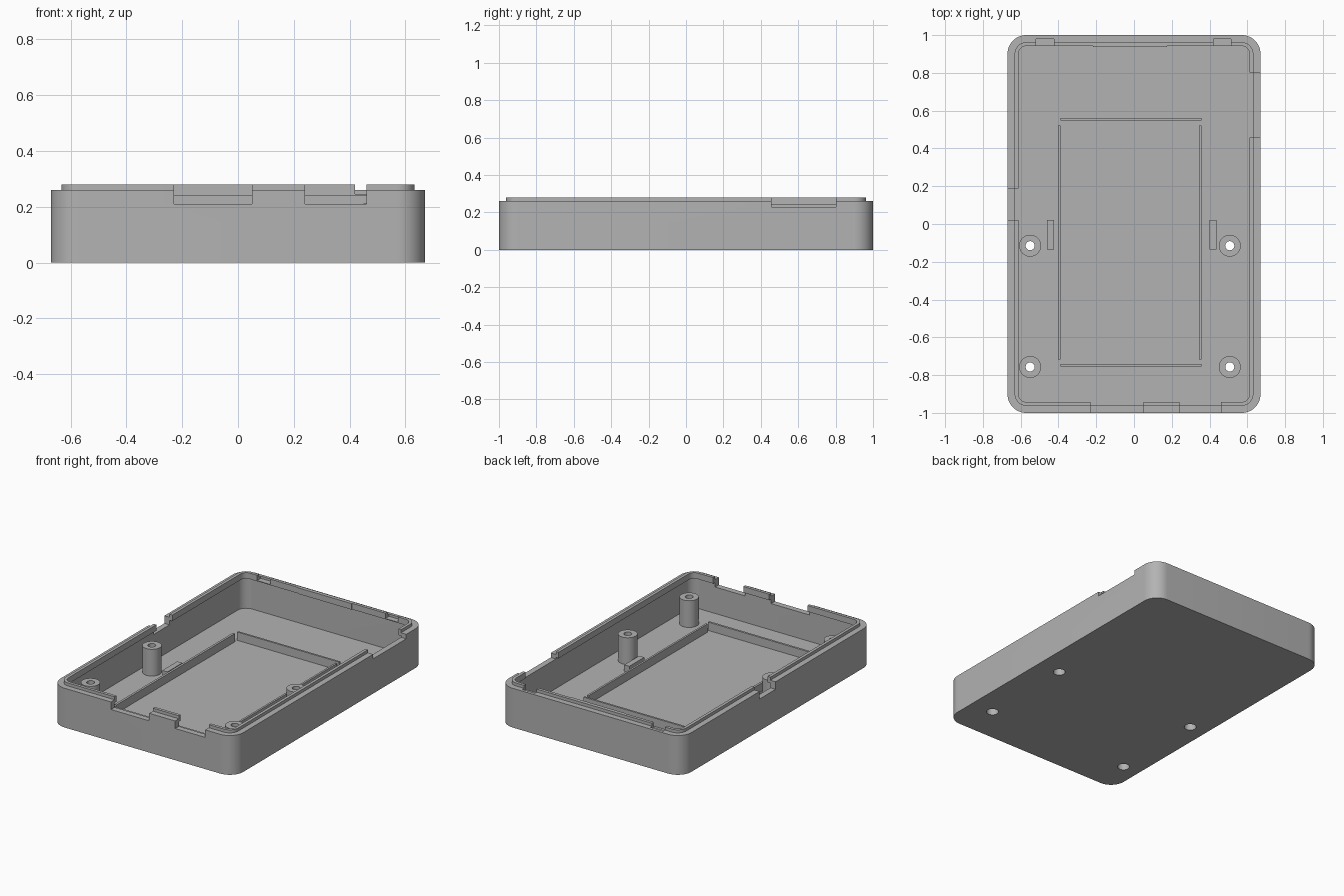
import bpy, bmesh, math

if "Cube" in bpy.data.objects:
    bpy.data.objects.remove(bpy.data.objects["Cube"], do_unlink=True)

grey = bpy.data.materials.new("plastic_grey")
grey.use_nodes = True
COLOUR = (0.45, 0.45, 0.45, 1)
grey.diffuse_color = COLOUR
grey.node_tree.nodes["Principled BSDF"].inputs["Base Color"].default_value = COLOUR


def prism(name, outline, z0, z1):
    """Extrude a flat outline from z0 up to z1."""
    bm = bmesh.new()
    face = bm.faces.new([bm.verts.new((x, y, z0)) for x, y in outline])
    top = bmesh.ops.extrude_face_region(bm, geom=[face])["geom"]
    verts = [v for v in top if isinstance(v, bmesh.types.BMVert)]
    bmesh.ops.translate(bm, verts=verts, vec=(0, 0, z1 - z0))
    bmesh.ops.recalc_face_normals(bm, faces=bm.faces)
    mesh = bpy.data.meshes.new(name)
    bm.to_mesh(mesh)
    bm.free()
    mesh.materials.append(grey)
    obj = bpy.data.objects.new(name, mesh)
    bpy.context.collection.objects.link(obj)
    return obj


def box(name, x0, x1, y0, y1, z0, z1):
    return prism(name, [(x0, y0), (x1, y0), (x1, y1), (x0, y1)], z0, z1)


def cylinder(name, x, y, r, z0, z1, n=40):
    turn = [2 * math.pi * i / n for i in range(n)]
    return prism(name, [(x + r * math.cos(a), y + r * math.sin(a)) for a in turn], z0, z1)


def rounded(name, inset, z0, z1, n=12):
    """Rounded rectangle block, inset from the case outline."""
    r = RADIUS - inset
    pts = []
    for k, (sx, sy) in enumerate([(1, 1), (-1, 1), (-1, -1), (1, -1)]):
        for i in range(n + 1):
            a = (k + i / n) * math.pi / 2
            pts.append((sx * (HALF_X - RADIUS) + r * math.cos(a),
                        sy * (HALF_Y - RADIUS) + r * math.sin(a)))
    return prism(name, pts, z0, z1)


def cut(obj, cutters):
    bpy.context.view_layer.objects.active = obj
    for c in cutters:
        mod = obj.modifiers.new("cut", "BOOLEAN")
        mod.operation = "DIFFERENCE"
        mod.solver = "EXACT"
        mod.object = c
        bpy.ops.object.modifier_apply(modifier=mod.name)


HALF_X, HALF_Y, RADIUS = 0.67, 1.0, 0.1
WALL, LIP = 0.038, 0.058
FLOOR, RIM, TOP = 0.035, 0.26, 0.28

# Tray body and the raised lip lining its rim
tray = rounded("tray", 0, 0, RIM)
lip = rounded("lip", WALL, 0.24, TOP)
cavity = rounded("cavity_cutter", WALL, FLOOR, 0.5)
lip_cavity = rounded("lip_cutter", LIP, 0.1, 0.5)
cut(tray, [cavity])
cut(lip, [lip_cavity])

# Port openings in the walls and clip pockets in the back rim
openings = [
    box("front_wide_opening", -0.23, 0.05, -1.1, -0.9, 0.21, 0.4),
    box("front_narrow_opening", 0.24, 0.46, -1.1, -0.9, 0.21, 0.4),
    box("left_opening", 0.58, 0.8, 0.458, 0.803, 0.23, 0.4),
    box("right_opening", -0.8, -0.58, 0.02, 0.187, 0.21, 0.4),
    box("clip_pocket_a", -0.52, -0.423, 0.9, 0.98, 0.245, 0.4),
    box("clip_pocket_b", 0.42, 0.513, 0.9, 0.98, 0.245, 0.4),
]
cut(tray, openings)
cut(lip, openings)

# Screw posts with through holes, counterbored from below
cutters = [cavity, lip_cavity] + openings
posts = []
for x in (-0.55, 0.507):
    for y in (-0.115, -0.757):
        post = cylinder("screw_post", x, y, 0.058, 0.02, 0.212)
        holes = [cylinder("screw_hole", x, y, 0.024, -0.1, 0.4),
                 cylinder("counterbore", x, y, 0.037, -0.1, 0.15)]
        cut(tray, holes[1:])
        cut(post, holes)
        cutters += holes
        posts.append(post)

# Back latch ridge on the lip
box("latch_ridge", -0.216, 0.175, 0.937, 0.955, 0.24, TOP)

# Floor ribs framing the bay
RIB = 0.09
box("right_rib", -0.403, -0.388, -0.717, 0.522, 0.02, RIB)
box("left_rib", 0.345, 0.358, -0.717, 0.522, 0.02, RIB)
box("back_rib", -0.39, 0.358, 0.547, 0.56, 0.02, RIB)
box("front_rib", -0.39, 0.358, -0.755, -0.741, 0.02, RIB)

# Small support blocks beside the rear posts
box("right_block", -0.46, -0.423, -0.135, 0.022, 0.02, 0.077)
box("left_block", 0.4, 0.437, -0.135, 0.022, 0.02, 0.077)

for c in cutters:
    bpy.data.objects.remove(c, do_unlink=True)

# Smooth the rounded corners and posts while keeping edges crisp
bpy.ops.object.select_all(action="DESELECT")
for obj in [tray, lip] + posts:
    obj.select_set(True)
bpy.context.view_layer.objects.active = tray
bpy.ops.object.shade_smooth_by_angle(angle=math.radians(30))
